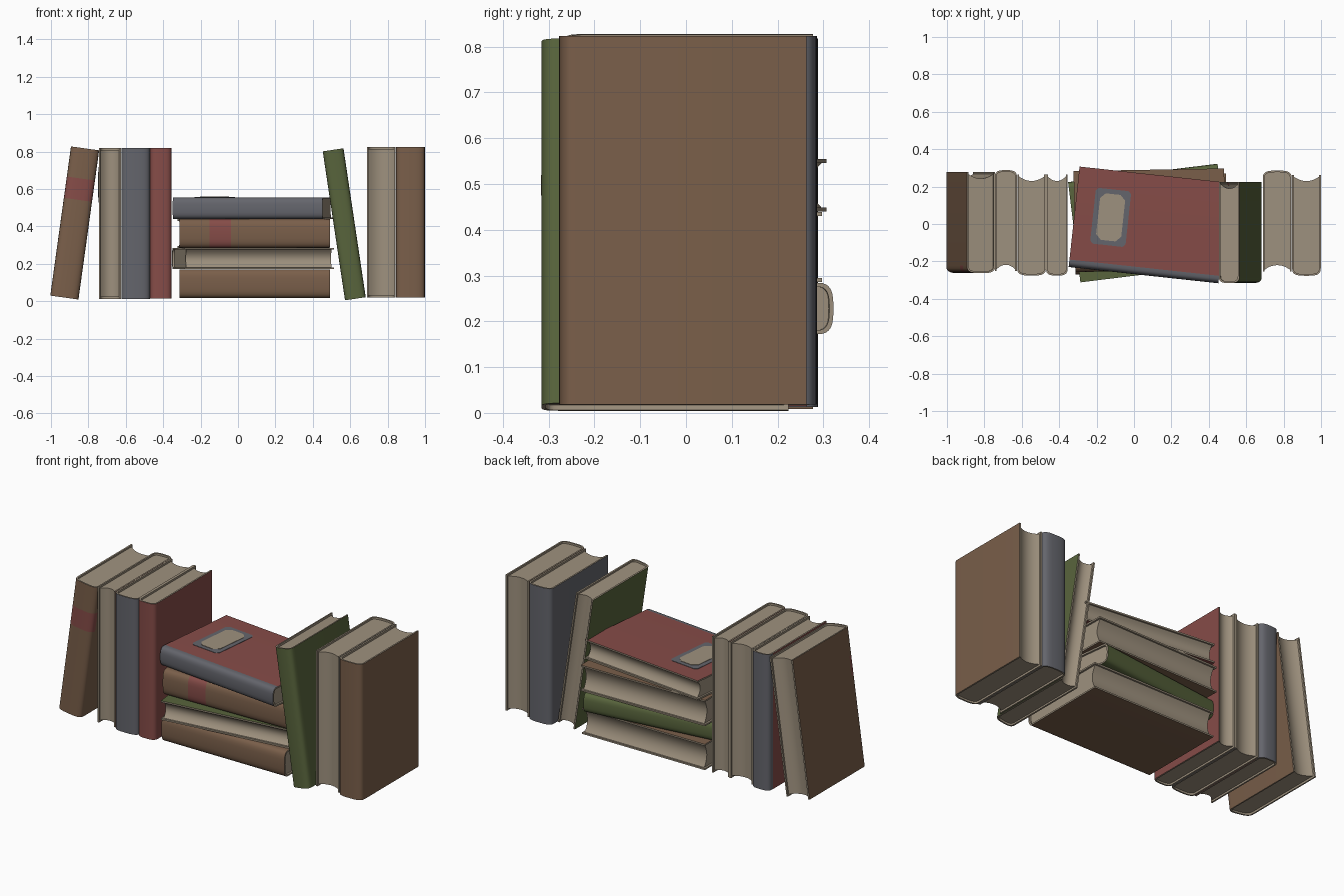
import bpy, bmesh, math
from mathutils import Matrix

if "Cube" in bpy.data.objects:
    bpy.data.objects.remove(bpy.data.objects["Cube"])

def mat(name, r, g, b):
    m = bpy.data.materials.new(name)
    lin = lambda c: (c / 255 / 12.92) if c < 11 else ((c / 255 + 0.055) / 1.055) ** 2.4
    m.diffuse_color = (lin(r), lin(g), lin(b), 1)
    m.use_nodes = True
    m.node_tree.nodes["Principled BSDF"].inputs["Base Color"].default_value = m.diffuse_color
    return m

BROWN = mat("brown_cloth", 122, 95, 74)
RED = mat("red_cloth", 134, 76, 72)
GREY = mat("grey_cloth", 100, 101, 108)
GREEN = mat("green_cloth", 88, 100, 60)
PAPER = mat("paper", 158, 145, 126)

H, D = 0.805, 0.54          # cover height and depth
COVER, BULGE, N = 0.009, 0.04, 14

def finish(bm, name, mats, matrix):
    bmesh.ops.recalc_face_normals(bm, faces=bm.faces)
    me = bpy.data.meshes.new(name)
    bm.to_mesh(me)
    bm.free()
    for m in mats:
        me.materials.append(m)
    ob = bpy.data.objects.new(name, me)
    bpy.context.collection.objects.link(ob)
    ob.matrix_world = matrix
    bpy.ops.object.select_all(action='DESELECT')
    ob.select_set(True)
    bpy.context.view_layer.objects.active = ob
    bpy.ops.object.shade_smooth_by_angle(angle=math.radians(35))
    return ob

def spine_curve(t, bulge):
    """Rounded spine from -x to +x, bulging towards -y."""
    ys = -D / 2 + BULGE
    pts = []
    for i in range(N + 1):
        a = math.pi * (1 - i / N)
        c, s = math.cos(a), max(math.sin(a), 0)
        pts.append((math.copysign(t * abs(c) ** 0.65, c), ys - bulge * s ** 0.65))
    return pts

def prism(bm, pts, z0, z1):
    lo = [bm.verts.new((x, y, z0)) for x, y in pts]
    hi = [bm.verts.new((x, y, z1)) for x, y in pts]
    bm.faces.new(lo)
    bm.faces.new(hi)
    for i in range(len(pts)):
        j = (i + 1) % len(pts)
        bm.faces.new((lo[i], lo[j], hi[j], hi[i]))

def plate(name, material, w, h, clip, x, thick, y, z, matrix):
    """Thin clipped-corner plate on the +x cover."""
    a, b = w / 2, h / 2
    pts = [(a - clip, b), (a, b - clip), (a, clip - b), (a - clip, -b),
           (clip - a, -b), (-a, clip - b), (-a, b - clip), (clip - a, b)]
    bm = bmesh.new()
    prism(bm, pts, 0, thick)
    # local (x, y, z) -> book (y, z, x)
    turn = Matrix(((0, 0, 1, x), (1, 0, 0, y), (0, 1, 0, z), (0, 0, 0, 1)))
    finish(bm, name, [material], matrix @ turn)

def book(name, T, cover, spine, matrix, band=False, label=False):
    t, yf = T / 2, D / 2
    # hard cover: U-shaped shell with paper-coloured lining and rims
    outer = [(-t, yf)] + spine_curve(t, BULGE) + [(t, yf)]
    ti = t - COVER
    inner = [(-ti, yf)] + spine_curve(ti, BULGE - COVER) + [(ti, yf)]
    levels = [-H / 2, H / 2]
    if band:
        levels = [-H / 2, 0.125, 0.24, H / 2]
    bm = bmesh.new()
    O = [[bm.verts.new((x, y, z)) for x, y in outer] for z in levels]
    I = [[bm.verts.new((x, y, z)) for x, y in inner] for z in levels]
    n = len(outer)
    for k in range(len(levels) - 1):
        for i in range(n - 1):
            f = bm.faces.new((O[k][i], O[k][i + 1], O[k + 1][i + 1], O[k + 1][i]))
            is_spine = 0 < i < n - 2
            f.material_index = (2 if band and k == 1 else 1) if is_spine else 0
            f = bm.faces.new((I[k][i], I[k][i + 1], I[k + 1][i + 1], I[k + 1][i]))
            f.material_index = 3
        for i in (0, n - 1):
            f = bm.faces.new((O[k][i], I[k][i], I[k + 1][i], O[k + 1][i]))
            f.material_index = 3
    for k in (0, -1):
        for i in range(n - 1):
            f = bm.faces.new((O[k][i], O[k][i + 1], I[k][i + 1], I[k][i]))
            f.material_index = 3
    finish(bm, name + "_cover", [cover, spine, RED, PAPER], matrix)

    # page block with hollow fore edge
    pts = spine_curve(ti, BULGE - COVER)
    for i in range(11):
        u = 1 - 2 * i / 10
        pts.append((ti * u, yf - 0.01 - 0.024 * (1 - u * u)))
    bm = bmesh.new()
    prism(bm, pts, -H / 2 + 0.011, H / 2 - 0.011)
    finish(bm, name + "_pages", [PAPER], matrix)

    # framed label on the front cover
    if label:
        plate(name + "_label_frame", GREY, 0.30, 0.19, 0.015, t, 0.002, 0.018, 0.208, matrix)
        plate(name + "_label", PAPER, 0.25, 0.135, 0.028, t, 0.004, 0.018, 0.208, matrix)

def rot(deg, axis):
    return Matrix.Rotation(math.radians(deg), 4, axis)

def upright(x, y, z=0.415, turn=0, lean=0):
    return Matrix.Translation((x, y, z)) @ rot(lean, 'Y') @ rot(turn, 'Z')

def flat(x, y, z, turn):
    return Matrix.Translation((x, y, z)) @ rot(turn, 'Z') @ rot(-90, 'Y')

# left row
book("left_leaning_book", 0.152, BROWN, BROWN, upright(-0.873, 0.007, 0.418, lean=7.9), band=True)
book("left_reversed_book", 0.118, RED, GREY, upright(-0.685, 0.018, turn=180), label=True)
book("left_grey_book", 0.153, GREY, GREY, upright(-0.5475, -0.006))
book("left_red_book", 0.115, RED, RED, upright(-0.4125, -0.006, 0.417))

# flat stack, bottom to top
book("stack_bottom_book", 0.153, BROWN, BROWN, flat(0.09, 0, 0.094, 0))
book("stack_green_book", 0.113, GREEN, GREEN, flat(0.08, 0.005, 0.228, 187))
book("stack_banded_book", 0.153, BROWN, BROWN, flat(0.084, 0.02, 0.362, 1), band=True)
book("stack_top_book", 0.115, RED, GREY, flat(0.08, -0.005, 0.497, -6.2), label=True)

# right row
book("right_leaning_book", 0.112, GREEN, GREEN, upright(0.568, -0.046, 0.411, lean=-8.5))
book("right_grey_book", 0.153, GREY, GREY, upright(0.766, 0.016, 0.421, turn=180))
book("right_brown_book", 0.153, BROWN, BROWN, upright(0.922, -0.007, 0.421))
